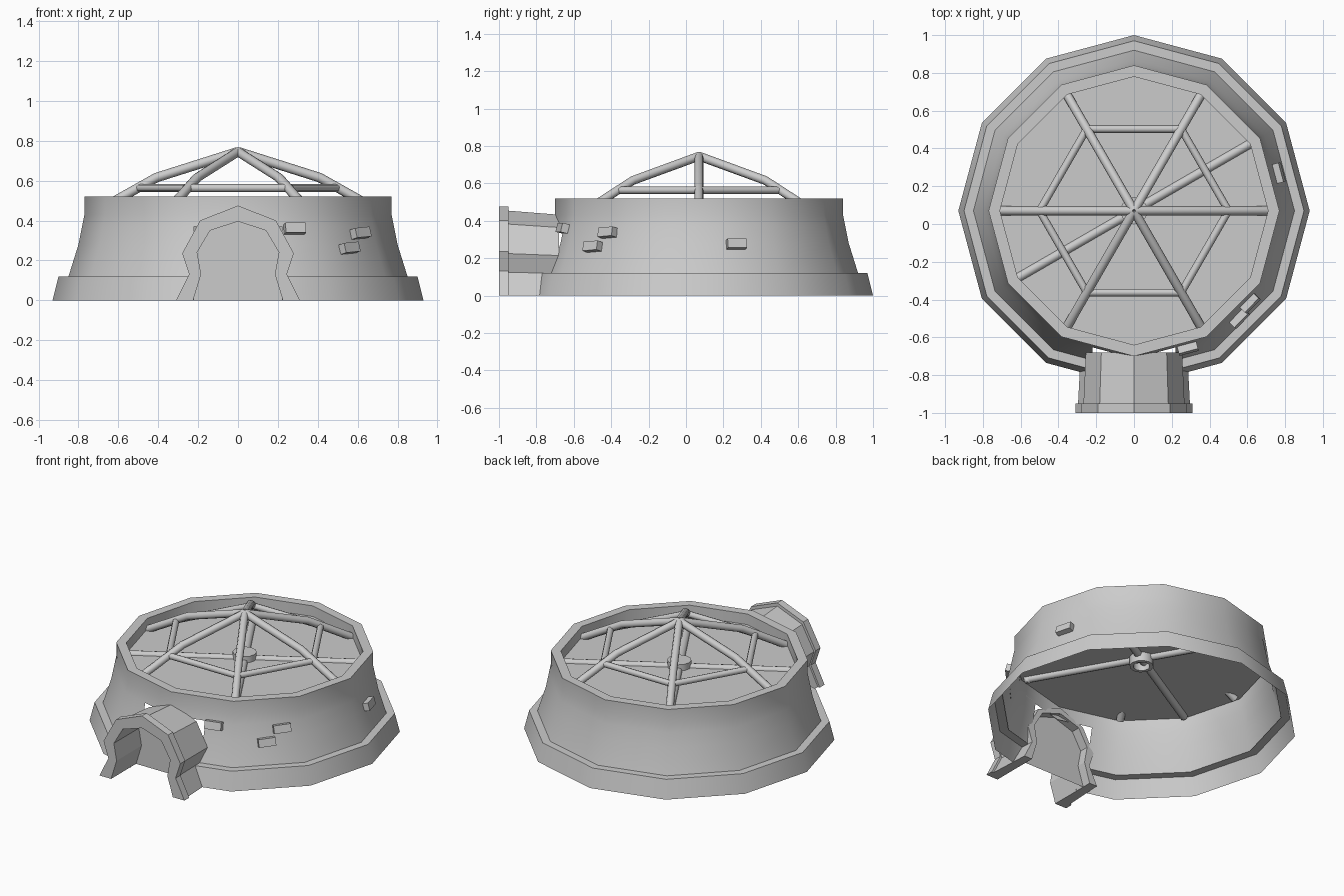
import bpy, bmesh, math
from mathutils import Vector, Matrix

if "Cube" in bpy.data.objects:
    bpy.data.objects.remove(bpy.data.objects["Cube"])

CY = 0.07   # y of the hut axis


def finish(name, bm, smooth=None, recalc=True):
    if recalc:
        bmesh.ops.recalc_face_normals(bm, faces=bm.faces)
    me = bpy.data.meshes.new(name)
    bm.to_mesh(me)
    bm.free()
    ob = bpy.data.objects.new(name, me)
    bpy.context.collection.objects.link(ob)
    if smooth:
        me.shade_smooth()
        me.set_sharp_from_angle(angle=math.radians(smooth))
    return ob


def polar(r, deg, z):
    a = math.radians(deg)
    return Vector((r * math.cos(a), CY + r * math.sin(a), z))


def lathe(name, profile, cap=False, doorway=False, sides=12):
    bm = bmesh.new()
    rings = [[bm.verts.new(polar(r, 360 * i / sides, z)) for i in range(sides)]
             for r, z in profile]
    for a, b in zip(rings, rings[1:]):
        for i in range(sides):
            j = (i + 1) % sides
            bm.faces.new((a[i], a[j], b[j], b[i]))
    if cap:
        bm.faces.new(rings[-1])
    if doorway:
        for co, no in (((0.22, 0, 0), (1, 0, 0)), ((-0.22, 0, 0), (1, 0, 0)),
                       ((0, 0, 0.37), (0, 0, 1))):
            bmesh.ops.bisect_plane(bm, geom=bm.verts[:] + bm.edges[:] + bm.faces[:],
                                   plane_co=co, plane_no=no)
        gone = []
        for f in bm.faces:
            c = f.calc_center_median()
            if abs(c.x) < 0.22 and c.y < -0.5 and c.z < 0.37:
                gone.append(f)
        bmesh.ops.delete(bm, geom=gone, context='FACES')
    return finish(name, bm, 40, recalc=False)


def poles(name, paths, r, sides=10):
    cu = bpy.data.curves.new(name, 'CURVE')
    cu.dimensions = '3D'
    cu.bevel_depth = r
    cu.bevel_resolution = 2
    cu.use_fill_caps = True
    for pts, cyclic in paths:
        s = cu.splines.new('POLY')
        s.points.add(len(pts) - 1)
        for p, q in zip(s.points, pts):
            p.co = (*q, 1)
        s.use_cyclic_u = cyclic
        s.use_smooth = True
    ob = bpy.data.objects.new(name, cu)
    bpy.context.collection.objects.link(ob)
    return ob


# hut shell: plinth, sloping wall with rim, sunken roof deck
lathe("plinth", [(0.93, 0), (0.90, 0.12), (0.845, 0.12)], doorway=True)
lathe("wall", [(0.85, 0.12), (0.80, 0.28), (0.77, 0.43), (0.77, 0.52), (0.71, 0.52), (0.71, 0.45)],
      doorway=True)
lathe("roof_deck", [(0.765, 0.449), (0.70, 0.449)], cap=True)

# roof frame: six bent rafters and a hexagonal ring
poles("rafters", [([polar(0.73, a, 0.435), polar(0.41, a, 0.615), polar(0, a, 0.745)], False)
                  for a in range(0, 360, 60)], 0.024)
poles("rafter_ring", [([polar(0.5, a, 0.563), polar(0.5, a + 60, 0.563)], False)
                      for a in range(0, 360, 60)], 0.02)

# crossed beams through the deck with a central hub
poles("cross_beams", [([polar(0.74, a, 0.445), polar(0.74, a + 180, 0.445)], False)
                      for a in (30, 120)], 0.025)
lathe("hub", [(0.05, 0.44), (0.05, 0.39), (0.072, 0.39), (0.072, 0.49)], cap=True)

# entrance arch profiles (right half, mirrored)
OUTER = [(0.31, 0), (0.245, 0.13), (0.28, 0.235), (0.19, 0.40), (0, 0.475)]
INNER = [(0.225, 0), (0.185, 0.13), (0.205, 0.24), (0.14, 0.35), (0, 0.395)]


def arch(half, k=1.0):
    pts = half + [(-x, z) for x, z in reversed(half[:-1])]
    return [(x * k, z * k) for x, z in pts]


def arch_solid(name, y0, y1, k0, k1):
    bm = bmesh.new()
    rows = [[bm.verts.new((x, y, z)) for x, z in pts] for pts, y in (
        (arch(OUTER, k0), y0), (arch(OUTER, k1), y1), (arch(INNER), y1), (arch(INNER), y0))]
    for n in range(4):
        a, b = rows[n], rows[(n + 1) % 4]
        for i in range(len(a) - 1):
            bm.faces.new((a[i], a[i + 1], b[i + 1], b[i]))
    for end in (0, -1):
        bm.faces.new([r[end] for r in rows])
    return finish(name, bm)


arch_solid("entrance_frame", -1.0, -0.95, 1.0, 1.0)
arch_solid("entrance_tunnel", -0.95, -0.68, 0.955, 0.91)

# door panel closing the tunnel
bm = bmesh.new()
bm.faces.new([bm.verts.new((x, -0.74, z)) for x, z in arch(INNER)])
finish("door_panel", bm)

# exposed bricks on the wall
BRICKS = [((0.285, -0.66, 0.36), -75, 0), ((0.615, -0.42, 0.337), -45, 4),
          ((0.56, -0.50, 0.262), -45, 4), ((0.765, 0.27, 0.275), 15, 0)]
for n, (loc, ang, roll) in enumerate(BRICKS):
    bm = bmesh.new()
    bmesh.ops.create_cube(bm, size=1, matrix=Matrix.Diagonal((0.04, 0.105, 0.05, 1)))
    bm.transform(Matrix.Translation(loc) @ Matrix.Rotation(math.radians(ang), 4, 'Z')
                 @ Matrix.Rotation(math.radians(-14), 4, 'Y')
                 @ Matrix.Rotation(math.radians(roll), 4, 'X'))
    finish(f"brick_{n + 1}", bm)
